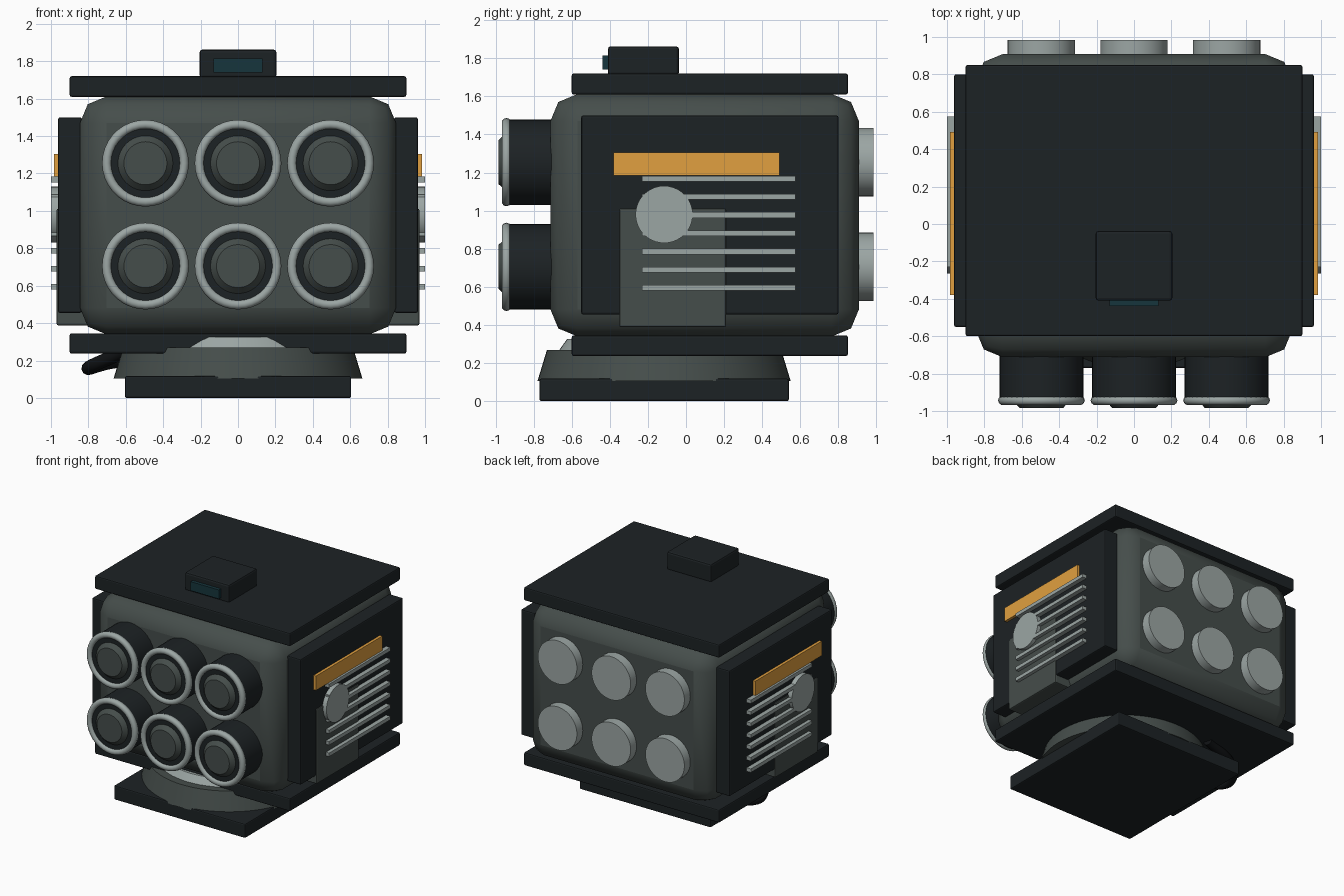
import bpy
from math import pi, radians

if "Cube" in bpy.data.objects:
    bpy.data.objects.remove(bpy.data.objects["Cube"])


def mat(name, rgb):
    m = bpy.data.materials.new(name)
    m.diffuse_color = (*rgb, 1)
    m.use_nodes = True
    m.node_tree.nodes["Principled BSDF"].inputs["Base Color"].default_value = m.diffuse_color
    return m


DARK = mat("dark", (0.012, 0.016, 0.018))
GREY = mat("mid_grey", (0.06, 0.075, 0.07))
LIGHT = mat("light_grey", (0.33, 0.38, 0.37))
AMBER = mat("amber", (0.75, 0.35, 0.05))
TEAL = mat("teal", (0.008, 0.035, 0.045))
BLACK = mat("black", (0.005, 0.006, 0.007))


def finish(name, m):
    o = bpy.context.object
    o.name = name
    o.data.materials.append(m)
    return o


def smooth(angle=35):
    bpy.ops.object.shade_smooth_by_angle(angle=radians(angle))


def box(name, x, y, z, m, bevel=0.01, segments=2):
    """Box from (min, max) ranges with a bevelled edge."""
    r = (x, y, z)
    bpy.ops.mesh.primitive_cube_add(size=1, location=[(a + b) / 2 for a, b in r])
    o = finish(name, m)
    o.scale = [b - a for a, b in r]
    bpy.ops.object.transform_apply(location=False, rotation=False, scale=True)
    if bevel:
        b = o.modifiers.new("bevel", "BEVEL")
        b.width, b.segments = bevel, segments
    return o


def drum(name, loc, r1, r2, depth, m, rot=(0, 0, 0), verts=40):
    bpy.ops.mesh.primitive_cone_add(vertices=verts, radius1=r1, radius2=r2, depth=depth,
                                    location=loc, rotation=rot)
    o = finish(name, m)
    smooth()
    return o


# turntable base
box("base_plate", (-0.605, 0.605), (-0.77, 0.54), (0, 0.118), DARK)
drum("turntable_cone", (0, -0.115, 0.187), 0.665, 0.615, 0.165, GREY, verts=64)
drum("turntable_disc", (0, -0.115, 0.297), 0.55, 0.51, 0.056, LIGHT, verts=64)

# main body between two plates
box("lower_plate", (-0.9, 0.9), (-0.6, 0.85), (0.237, 0.345), DARK)
box("body", (-0.845, 0.845), (-0.712, 0.908), (0.34, 1.612), GREY, 0.142, 2)
smooth(60)
box("top_plate", (-0.9, 0.9), (-0.6, 0.85), (1.61, 1.72), DARK)

# sensor on the roof
box("sensor_box", (-0.205, 0.205), (-0.41, -0.037), (1.71, 1.863), DARK, 0.015)
box("sensor_window", (-0.13, 0.13), (-0.438, -0.4), (1.74, 1.815), TEAL, 0)

# side details, mirrored left and right
for s, side in ((1, "right"), (-1, "left")):
    def span(a, b):
        return tuple(sorted((s * a, s * b)))
    box(f"side_panel_{side}", span(0.835, 0.962), (-0.55, 0.8), (0.455, 1.5), DARK)
    box(f"side_bracket_{side}", span(0.8, 0.97), (-0.35, 0.21), (0.388, 1.012), GREY)
    box(f"side_stripe_{side}", span(0.95, 0.985), (-0.38, 0.492), (1.185, 1.305), AMBER, 0)
    for i in range(7):
        z = 0.595 + i * 0.0955
        box(f"vent_slat_{side}_{i}", span(0.95, 1.0), (-0.23, 0.575),
            (z - 0.015, z + 0.015), LIGHT, 0)
    drum(f"pivot_disc_{side}", (s * 0.965, -0.115, 0.98), 0.15, 0.15, 0.07, LIGHT,
         (0, pi / 2, 0))

# launch tubes in front with caps behind
F = (pi / 2, 0, 0)
for i, x in enumerate((-0.495, 0, 0.495)):
    for j, z in enumerate((0.705, 1.255)):
        n = f"{i}_{j}"
        drum(f"tube_{n}", (x, -0.81, z), 0.224, 0.224, 0.28, DARK, F)
        bpy.ops.mesh.primitive_torus_add(major_radius=0.207, minor_radius=0.025,
                                         major_segments=36, minor_segments=10,
                                         location=(x, -0.943, z), rotation=F)
        finish(f"tube_rim_{n}", LIGHT)
        smooth(60)
        drum(f"tube_nose_{n}", (x, -0.963, z), 0.155, 0.115, 0.044, GREY, F)
        drum(f"rear_cap_{n}", (x, 0.935, z), 0.18, 0.18, 0.1, LIGHT, F)

# cable looping out at the lower left
cu = bpy.data.curves.new("cable", "CURVE")
cu.dimensions = "3D"
cu.bevel_depth = 0.036
cu.bevel_resolution = 3
cu.use_fill_caps = True
sp = cu.splines.new("BEZIER")
pts = ((-0.35, 0.47, 0.235), (-0.68, 0.36, 0.19), (-0.8, 0.15, 0.16), (-0.6, -0.05, 0.25))
sp.bezier_points.add(len(pts) - 1)
for bp, p in zip(sp.bezier_points, pts):
    bp.co = p
    bp.handle_left_type = bp.handle_right_type = "AUTO"
cable = bpy.data.objects.new("cable", cu)
cu.materials.append(BLACK)
bpy.context.collection.objects.link(cable)
